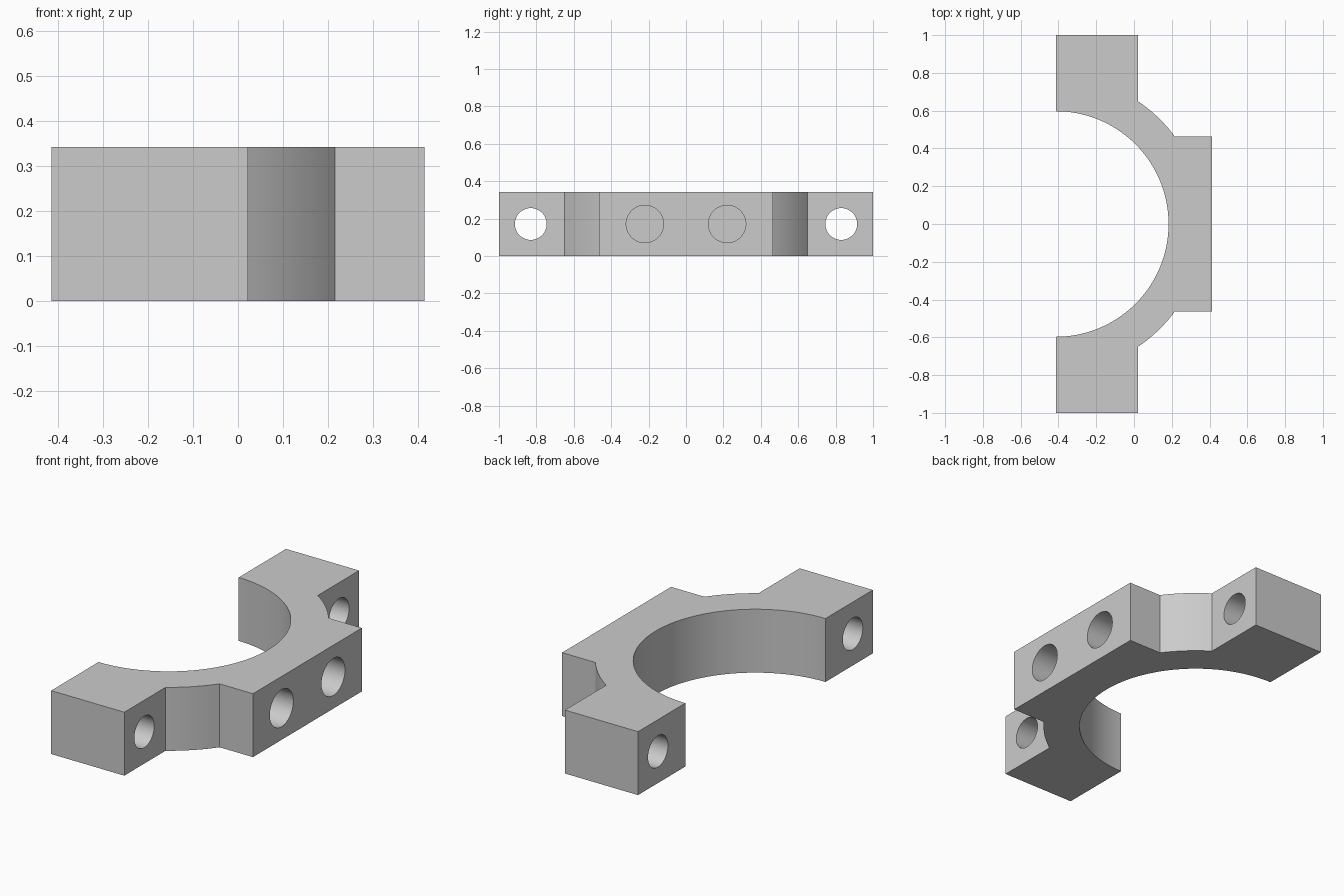
import bpy, bmesh
from math import acos, asin, cos, sin, pi, radians

cube = bpy.data.objects.get("Cube")
if cube:
    bpy.data.objects.remove(cube, do_unlink=True)

HEIGHT = 0.342
BACK, FRONT = -0.414, 0.414      # flat clamp face and pad face
LUG_X, PAD_Y = 0.022, 0.464      # outer face of the lugs, half width of the pad
BORE_R, RING_R = 0.597, 0.782

metal = bpy.data.materials.new("plain grey")
metal.use_nodes = True
colour = (0.6, 0.6, 0.6, 1)
metal.diffuse_color = colour
metal.node_tree.nodes["Principled BSDF"].inputs["Base Color"].default_value = colour


def arc(radius, start, end, steps):
    """Points on an arc centred on the clamp face."""
    angles = [start + (end - start) * i / steps for i in range(steps + 1)]
    return [(BACK + radius * cos(a), radius * sin(a)) for a in angles]


def make_object(name, bm):
    bmesh.ops.recalc_face_normals(bm, faces=bm.faces)
    mesh = bpy.data.meshes.new(name)
    bm.to_mesh(mesh)
    bm.free()
    mesh.materials.append(metal)
    obj = bpy.data.objects.new(name, mesh)
    bpy.context.collection.objects.link(obj)
    return obj


# Half clamp outline: bore, lugs, ring segments and mounting pad
lug_angle = acos((LUG_X - BACK) / RING_R)
pad_angle = asin(PAD_Y / RING_R)
side = [(FRONT, PAD_Y)] + arc(RING_R, pad_angle, lug_angle, 12) + [(LUG_X, 1), (BACK, 1)]
outline = arc(BORE_R, -pi / 2, pi / 2, 72)
outline += side[::-1] + [(x, -y) for x, y in side]

bm = bmesh.new()
base = bm.faces.new([bm.verts.new((x, y, 0)) for x, y in outline])
top = bmesh.ops.extrude_face_region(bm, geom=[base])["geom"]
bmesh.ops.translate(bm, vec=(0, 0, HEIGHT),
                    verts=[v for v in top if isinstance(v, bmesh.types.BMVert)])
clamp = make_object("half_clamp", bm)
bpy.context.view_layer.objects.active = clamp
clamp.select_set(True)


def drill(name, y, radius, x_start, x_end):
    """Cut a round hole running along x."""
    bpy.ops.mesh.primitive_cylinder_add(
        vertices=48, radius=radius, depth=x_end - x_start,
        location=((x_start + x_end) / 2, y, HEIGHT / 2), rotation=(0, pi / 2, 0))
    cutter = bpy.context.object
    cutter.name = name
    cutter.hide_render = True
    cutter.data.materials.append(metal)
    bpy.context.view_layer.objects.active = clamp
    cut = clamp.modifiers.new(name, "BOOLEAN")
    cut.operation = "DIFFERENCE"
    cut.solver = "EXACT"
    cut.object = cutter
    bpy.ops.object.modifier_apply(modifier=cut.name)
    bpy.data.objects.remove(cutter, do_unlink=True)


# Through bolt holes in the lugs, blind holes in the pad
for s in (-1, 1):
    drill("bolt_hole", s * 0.83, 0.085, BACK - 0.1, LUG_X + 0.1)
    drill("pad_hole", s * 0.22, 0.1, FRONT - 0.2, FRONT + 0.1)

bpy.ops.object.select_all(action="DESELECT")
clamp.select_set(True)
bpy.context.view_layer.objects.active = clamp
bpy.ops.object.shade_smooth_by_angle(angle=radians(30))
